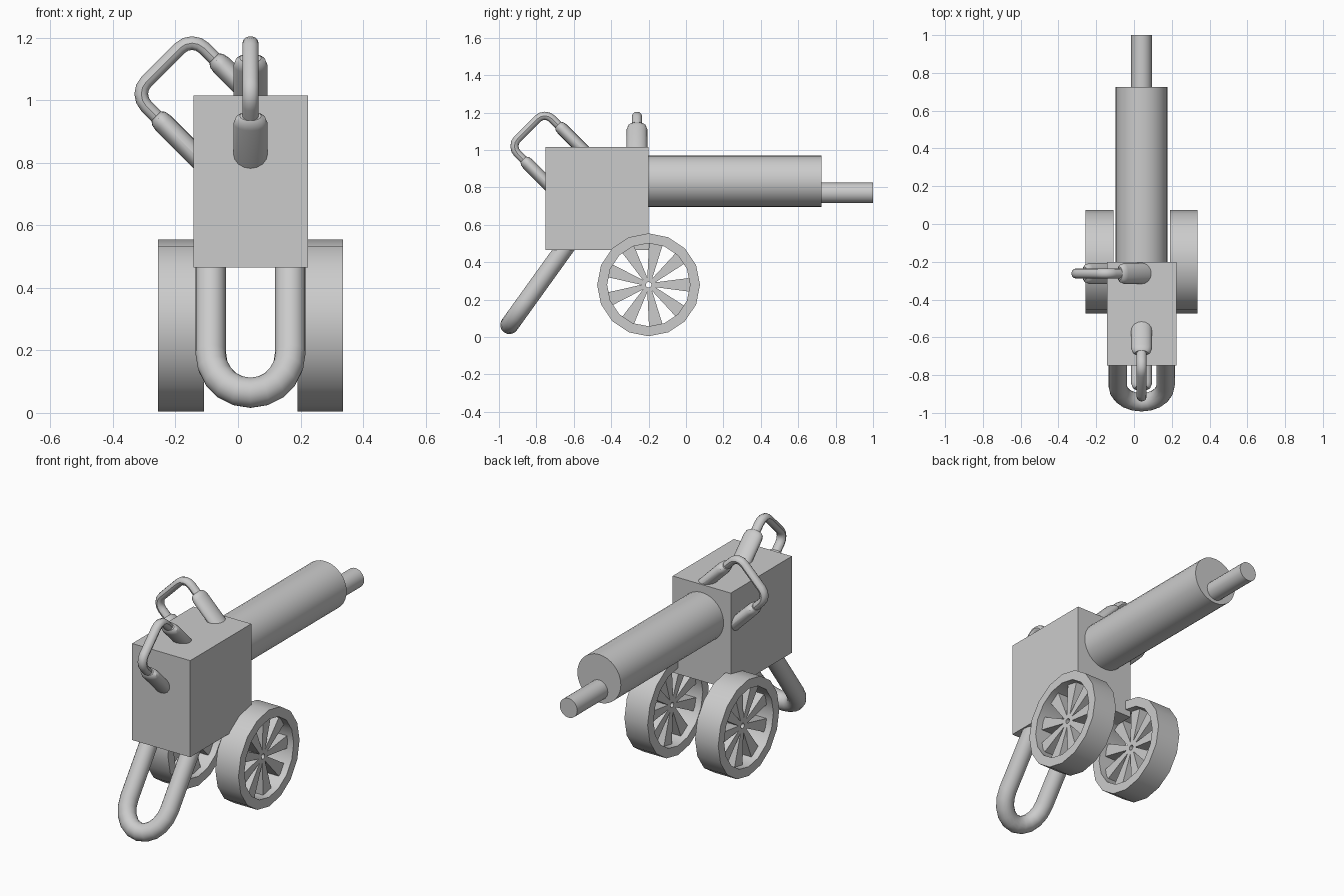
import bpy, bmesh
from math import sin, cos, pi, radians
from mathutils import Vector

cube = bpy.data.objects.get("Cube")
if cube:
    bpy.data.objects.remove(cube, do_unlink=True)

metal = bpy.data.materials.new("light_grey_metal")
metal.use_nodes = True
GREY = (0.6, 0.6, 0.6, 1)
metal.diffuse_color = GREY
metal.node_tree.nodes["Principled BSDF"].inputs["Base Color"].default_value = GREY

MID = 0.04                                  # centre plane of the body
BOX_MIN = Vector((-0.142, -0.75, 0.465))
BOX_MAX = Vector((0.224, -0.2, 1.015))


def finish(name, bm, crease=35):
    """Turn a bmesh into an object, smooth except across sharp edges."""
    bmesh.ops.recalc_face_normals(bm, faces=bm.faces)
    for f in bm.faces:
        f.smooth = True
    for e in bm.edges:
        e.smooth = e.calc_face_angle(pi) < radians(crease)
    mesh = bpy.data.meshes.new(name)
    bm.to_mesh(mesh)
    bm.free()
    mesh.materials.append(metal)
    obj = bpy.data.objects.new(name, mesh)
    bpy.context.collection.objects.link(obj)
    return obj


def sweep(name, path, normal, r_side, r_plane, sides=16, scales=None):
    """Sweep an ellipse along a planar path whose plane has the given normal."""
    bm = bmesh.new()
    path = [Vector(p) for p in path]
    normal = Vector(normal)
    rings = []
    for i, p in enumerate(path):
        ahead = path[min(i + 1, len(path) - 1)]
        behind = path[max(i - 1, 0)]
        across = (ahead - behind).normalized().cross(normal)
        s = scales[i] if scales else 1
        rings.append([bm.verts.new(p + s * (normal * r_side * cos(a) + across * r_plane * sin(a)))
                      for a in (2 * pi * k / sides for k in range(sides))])
    for a, b in zip(rings, rings[1:]):
        for k in range(sides):
            n = (k + 1) % sides
            bm.faces.new((a[k], a[n], b[n], b[k]))
    bm.faces.new(rings[0])
    bm.faces.new(rings[-1])
    return finish(name, bm)


def ring(name, centre, r_in, r_out, width, sides):
    """Flat-sided ring whose axis runs along x."""
    bm = bmesh.new()
    profile = [(-width / 2, r_in), (-width / 2, r_out), (width / 2, r_out), (width / 2, r_in)]
    loops = [[bm.verts.new(Vector(centre) + Vector((x, r * cos(a), r * sin(a)))) for x, r in profile]
             for a in (2 * pi * k / sides for k in range(sides))]
    for k in range(sides):
        a, b = loops[k], loops[(k + 1) % sides]
        for j in range(4):
            n = (j + 1) % 4
            bm.faces.new((a[j], a[n], b[n], b[j]))
    return finish(name, bm)


def spokes(name, centre, count, r_in, r_out, w_in, w_out, thick):
    """Tapered spokes radiating in the yz plane."""
    bm = bmesh.new()
    for i in range(count):
        a = 2 * pi * i / count
        out, side = Vector((0, cos(a), sin(a))), Vector((0, -sin(a), cos(a)))
        outline = [out * r + side * w / 2 for r, w in
                   ((r_in, -w_in), (r_out, -w_out), (r_out, w_out), (r_in, w_in))]
        face = bm.faces.new([bm.verts.new(Vector(centre) + p - Vector((thick / 2, 0, 0)))
                             for p in outline])
        new = bmesh.ops.extrude_face_region(bm, geom=[face])["geom"]
        bmesh.ops.translate(bm, vec=(thick, 0, 0),
                            verts=[v for v in new if isinstance(v, bmesh.types.BMVert)])
    return finish(name, bm)


# Body box
bm = bmesh.new()
bmesh.ops.create_cube(bm, size=1)
bmesh.ops.scale(bm, vec=BOX_MAX - BOX_MIN, verts=bm.verts)
bmesh.ops.translate(bm, vec=(BOX_MIN + BOX_MAX) / 2, verts=bm.verts)
finish("body_box", bm)

# Barrel and the thin muzzle rod
sweep("barrel", [(MID, -0.22, 0.833), (MID, 0.725, 0.833)], (1, 0, 0), 0.137, 0.137, 32)
sweep("muzzle_rod", [(MID, 0.7, 0.77), (MID, 1.0, 0.77)], (1, 0, 0), 0.055, 0.055, 24)

# Wheels
for side, x in (("right", -0.1825), ("left", 0.2625)):
    centre = (x, -0.2, 0.279)
    ring(side + "_wheel_rim", centre, 0.222, 0.275, 0.146, 16)
    spokes(side + "_wheel_spokes", centre, 9, 0.02, 0.226, 0.022, 0.075, 0.07)
    ring(side + "_wheel_hub", centre, 0.015, 0.032, 0.07, 12)

# U-shaped trail leg, leaning forward
lean = Vector((0, -0.584, -0.812))
start = Vector((MID, -0.62, 0.515))
half, straight, bend = 0.127, 0.40, 0.155
leg = [start + Vector((-half, 0, 0))]
for i in range(11):
    a = pi * i / 10
    leg.append(start + Vector((-half * cos(a), 0, 0)) + lean * (straight + bend * sin(a)))
leg.append(start + Vector((half, 0, 0)))
sweep("trail_leg", leg, lean.cross(Vector((1, 0, 0))), 0.049, 0.049)


def handle(name, corner, outward, normal):
    """Carry handle across a box edge: two thick grips joined by a bent bar."""
    corner, outward = Vector(corner), Vector(outward)
    up = Vector((0, 0, 1))
    d, e = (up + outward).normalized(), (up - outward).normalized()

    def at(u, v):
        return corner + d * u + e * v

    gap, reach, r = 0.131, 0.138, 0.055
    for label, v in (("lower", -gap), ("upper", gap)):
        sweep(f"{name}_{label}_grip", [at(u, v) for u in (-0.19, 0.005, 0.027, 0.038)],
              normal, 0.055, 0.034, 16, (1, 1, 0.88, 0.62))
    bar = [at(0, -gap)]
    for s in (-1, 1):
        arc = [at(reach - r + r * sin(a), s * (gap - r + r * cos(a)))
               for a in (pi / 2 * i / 4 for i in range(5))]
        bar += arc if s < 0 else arc[::-1]
    bar.append(at(0, gap))
    sweep(name + "_bar", bar, normal, 0.026, 0.022, 12)


handle("front_handle", (MID, BOX_MIN.y, BOX_MAX.z), (0, -1, 0), (1, 0, 0))
handle("side_handle", (BOX_MIN.x, -0.262, BOX_MAX.z), (-1, 0, 0), (0, 1, 0))
